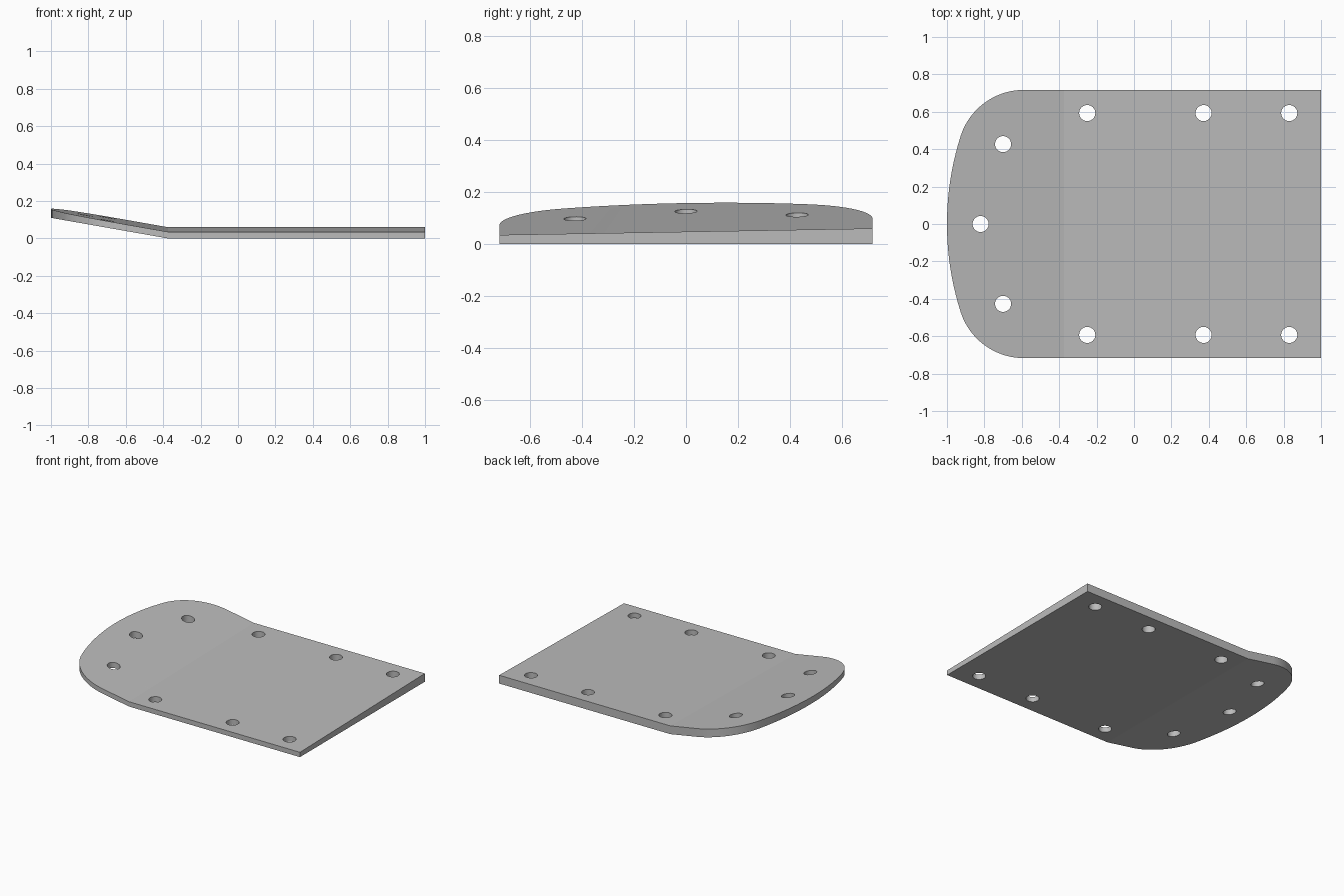
import bpy, bmesh
from math import sin, cos, asin, sqrt, pi, radians

cube = bpy.data.objects.get("Cube")
if cube:
    bpy.data.objects.remove(cube, do_unlink=True)

HALF_WIDTH = 0.717
NOSE_R, CORNER_R = 1.55, 0.355      # broad end arc and its tangent corner arcs
BEND_X, BEND_SLOPE = -0.375, 0.176
HOLE_R = 0.043


def arc(cx, cy, r, start, end, n):
    steps = [start + (end - start) * i / n for i in range(n + 1)]
    return [(cx + r * cos(a), cy + r * sin(a)) for a in steps]


def add_loop(curve, points):
    spline = curve.splines.new('POLY')
    spline.points.add(len(points) - 1)
    for p, (x, y) in zip(spline.points, points):
        p.co = (x, y, 0, 1)
    spline.use_cyclic_u = True


# Outline: square right end, rounded left end
nose_x = NOSE_R - 1
corner_y = HALF_WIDTH - CORNER_R
reach = NOSE_R - CORNER_R
corner_x = nose_x - sqrt(reach ** 2 - corner_y ** 2)
tilt = asin(corner_y / reach)
outline = [(1, -HALF_WIDTH), (1, HALF_WIDTH)]
outline += arc(corner_x, corner_y, CORNER_R, pi / 2, pi - tilt, 20)
outline += arc(nose_x, 0, NOSE_R, pi - tilt, pi + tilt, 20)[1:-1]
outline += arc(corner_x, -corner_y, CORNER_R, pi + tilt, 1.5 * pi, 20)

# Holes: mirrored pairs and one at the nose
holes = [(-0.82, 0)]
for x, y in [(-0.25, 0.593), (0.372, 0.593), (0.83, 0.593), (-0.70, 0.427)]:
    holes += [(x, y), (x, -y)]

# Filled profile, extruded to a unit-thick slab
curve = bpy.data.curves.new("plate_profile", 'CURVE')
curve.dimensions = '2D'
curve.fill_mode = 'BOTH'
curve.extrude = 0.5
add_loop(curve, outline)
for x, y in holes:
    add_loop(curve, arc(x, y, HOLE_R, 0, 2 * pi, 56)[:-1])
profile = bpy.data.objects.new("plate_profile", curve)
bpy.context.collection.objects.link(profile)
bpy.context.view_layer.update()
graph = bpy.context.evaluated_depsgraph_get()
mesh = bpy.data.meshes.new_from_object(profile.evaluated_get(graph))
bpy.data.objects.remove(profile, do_unlink=True)

# Crease the slab, taper its thickness across y and lift the rounded end
bm = bmesh.new()
bm.from_mesh(mesh)
bmesh.ops.remove_doubles(bm, verts=bm.verts, dist=1e-5)
bmesh.ops.bisect_plane(bm, geom=bm.verts[:] + bm.edges[:] + bm.faces[:], dist=1e-5,
                       plane_co=(BEND_X, 0, 0), plane_no=(1, 0, 0))
for v in bm.verts:
    thickness = 0.0475 + 0.0174 * v.co.y
    lift = max(0, BEND_X - v.co.x) * BEND_SLOPE
    v.co.z = lift + (thickness if v.co.z > 0 else 0)
bmesh.ops.recalc_face_normals(bm, faces=bm.faces)
bm.to_mesh(mesh)
bm.free()

# Material
grey = bpy.data.materials.new("plain grey")
grey.use_nodes = True
colour = (0.5, 0.5, 0.5, 1)
grey.diffuse_color = colour
grey.node_tree.nodes["Principled BSDF"].inputs["Base Color"].default_value = colour
mesh.materials.clear()
mesh.materials.append(grey)

# Plate object, smooth round walls with a crisp crease
mesh.name = "bent_plate"
plate = bpy.data.objects.new("bent_plate", mesh)
bpy.context.collection.objects.link(plate)
bpy.context.view_layer.objects.active = plate
plate.select_set(True)
bpy.ops.object.shade_smooth_by_angle(angle=radians(8.5))
